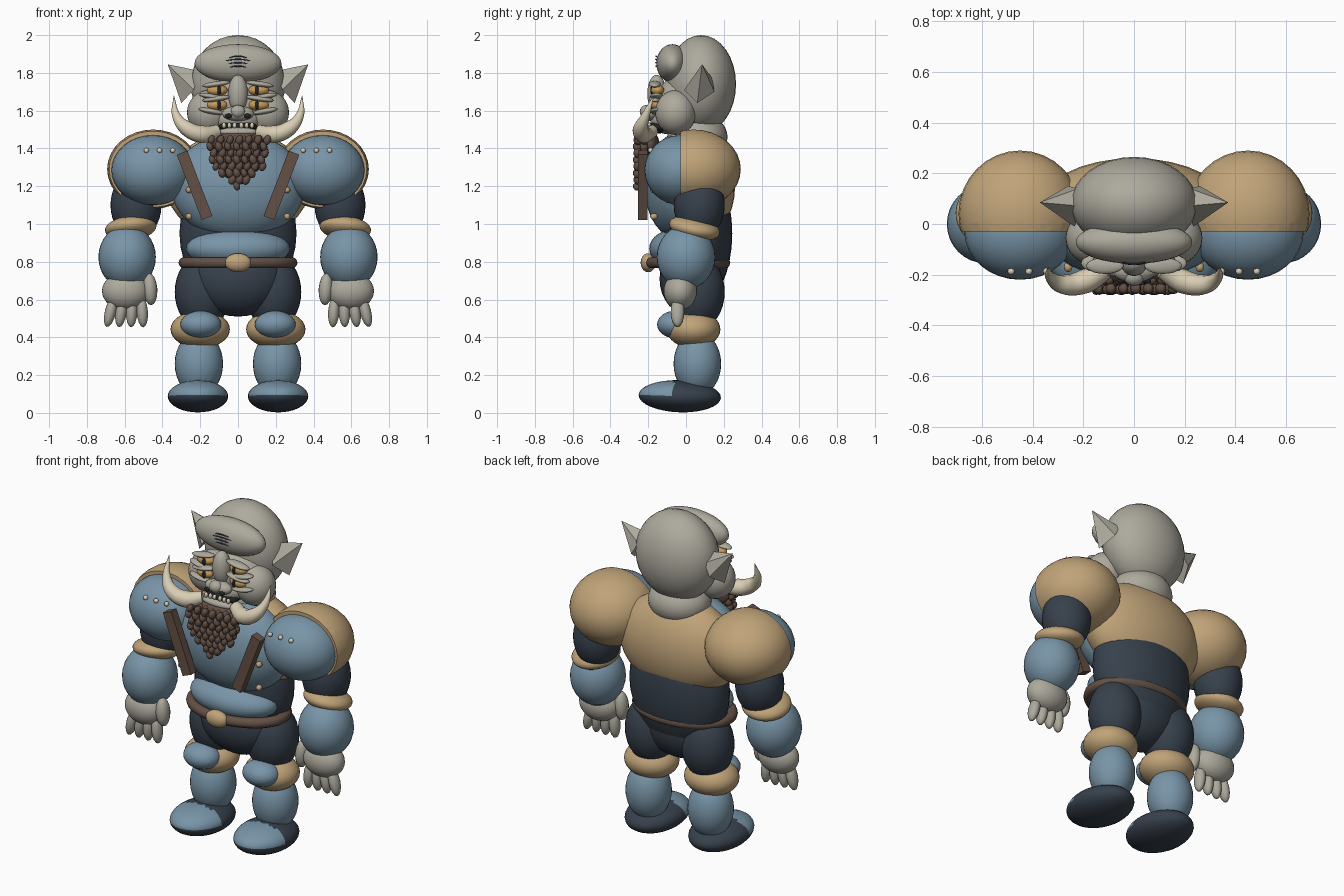
import bpy, bmesh, math, random
from mathutils import Matrix, Vector, Euler

random.seed(4)
if "Cube" in bpy.data.objects:
    bpy.data.objects.remove(bpy.data.objects["Cube"])


def material(name, rgb):
    m = bpy.data.materials.new(name)
    m.use_nodes = True
    m.diffuse_color = (*rgb, 1)
    m.node_tree.nodes["Principled BSDF"].inputs["Base Color"].default_value = (*rgb, 1)
    return m


SKIN = material("grey skin", (.42, .40, .34))
BLUE = material("blue steel", (.19, .30, .39))
GOLD = material("tan leather", (.53, .37, .19))
DARK = material("dark cloth", (.038, .052, .072))
BROWN = material("brown hide", (.125, .08, .06))
IVORY = material("ivory", (.70, .62, .46))
AMBER = material("amber eye", (.58, .33, .10))
BLACK = material("black", (.015, .017, .02))


def finish(name, bm, mats, smooth=True):
    mesh = bpy.data.meshes.new(name)
    bmesh.ops.recalc_face_normals(bm, faces=bm.faces)
    for f in bm.faces:
        f.smooth = smooth and len(f.verts) < 5
    bm.to_mesh(mesh)
    bm.free()
    for m in mats:
        mesh.materials.append(m)
    ob = bpy.data.objects.new(name, mesh)
    bpy.context.scene.collection.objects.link(ob)
    return ob


def sides(name, mirror):
    return [("left_" + name, 1), ("right_" + name, -1)] if mirror else [(name, 1)]


def place(loc, size, rot, s):
    angles = [math.radians(a) for a in (rot[0], rot[1] * s, rot[2] * s)]
    return Matrix.LocRotScale(Vector((loc[0] * s, loc[1], loc[2])), Euler(angles), Vector(size))


def ball(name, loc, radii, mat, rot=(0, 0, 0), mirror=False, seg=32, cut=None, second=None, rule=None):
    """Ellipsoid; cut drops everything in front of that y, rule picks faces for a second colour."""
    for n, s in sides(name, mirror):
        bm = bmesh.new()
        bmesh.ops.create_uvsphere(bm, u_segments=seg, v_segments=seg // 2, radius=1)
        bm.transform(place(loc, radii, rot, s))
        if cut is not None:
            geom = bm.verts[:] + bm.edges[:] + bm.faces[:]
            r = bmesh.ops.bisect_plane(bm, geom=geom, plane_co=(0, cut, 0), plane_no=(0, -1, 0), clear_outer=True)
            bmesh.ops.contextual_create(bm, geom=[e for e in r["geom_cut"] if isinstance(e, bmesh.types.BMEdge)])
        if rule:
            for f in bm.faces:
                f.material_index = int(rule(f.calc_center_median()))
        finish(n, bm, [mat] + ([second] if second else []))


def box(name, loc, size, mat, rot=(0, 0, 0), mirror=False):
    for n, s in sides(name, mirror):
        bm = bmesh.new()
        bmesh.ops.create_cube(bm, size=1)
        bm.transform(place(loc, size, rot, s))
        finish(n, bm, [mat], False)


def tube(name, points, radius, mat, mirror=False, cyclic=False):
    """Swept tube; each point is x, y, z, thickness factor."""
    for n, s in sides(name, mirror):
        cu = bpy.data.curves.new(n, "CURVE")
        cu.dimensions = "3D"
        cu.bevel_depth, cu.bevel_resolution, cu.resolution_u = radius, 3, 6
        cu.use_fill_caps = True
        sp = cu.splines.new("BEZIER")
        sp.bezier_points.add(len(points) - 1)
        sp.use_cyclic_u = cyclic
        for bp, (x, y, z, r) in zip(sp.bezier_points, points):
            bp.co, bp.radius = (x * s, y, z), r
            bp.handle_left_type = bp.handle_right_type = "AUTO"
        cu.materials.append(mat)
        bpy.context.scene.collection.objects.link(bpy.data.objects.new(n, cu))


# Torso
ball("upper_back", (0, .06, 1.2), (.38, .2, .29), GOLD)
ball("lower_torso", (0, .06, .95), (.31, .185, .38), DARK)
ball("chest_plate", (0, -.03, 1.2), (.355, .19, .285), BLUE)
ball("belly_plate", (0, -.03, .87), (.275, .165, .11), BLUE)
ball("hips", (0, .03, .71), (.25, .17, .2), DARK)
ring = [math.tau * i / 12 for i in range(12)]
tube("belt", [(.285 * math.cos(a), .01 + .195 * math.sin(a), .795, 1) for a in ring], .03, BROWN, cyclic=True)
ball("buckle", (0, -.2, .795), (.07, .04, .05), GOLD)
box("chest_strap", (.23, -.228, 1.205), (.06, .05, .37), BROWN, (0, 21, 0), True)
for i, z in enumerate((1.18, 1.04)):
    ball(f"chest_stud_{i}", (.26, -.17, z), (.017, .02, .017), GOLD, mirror=True, seg=12)

# Arms
ball("shoulder_guard", (.45, .04, 1.29), (.243, .25, .21), GOLD, mirror=True, cut=-.03)
ball("shoulder_plate", (.45, -.03, 1.285), (.22, .19, .185), BLUE, mirror=True)
for i in range(3):
    ball(f"shoulder_stud_{i}", (.345 + .07 * i, -.187, 1.39), (.014,) * 3, IVORY, mirror=True, seg=12)
ball("upper_arm", (.54, .07, 1.1), (.135, .135, .18), DARK, mirror=True)
ball("elbow_cuff", (.568, .045, .978), (.137, .137, .06), GOLD, (-12, 6, 0), True)
ball("forearm", (.587, 0, .825), (.152, .155, .17), BLUE, mirror=True)
ball("palm", (.595, -.03, .645), (.125, .088, .1), SKIN, mirror=True)
ball("thumb", (.465, -.05, .655), (.038, .045, .085), SKIN, (0, 4, 0), True, 16)
for i in range(4):
    ball(f"finger_{i}", (.507 + .056 * i, -.045, .535), (.03, .036, .082), SKIN, (0, 4 - 6 * i, 0), True, 16)

# Legs
ball("thigh", (.187, .06, .64), (.148, .145, .2), DARK, mirror=True)
ball("knee_cuff", (.2, .04, .442), (.157, .142, .1), GOLD, mirror=True)
ball("kneecap", (.197, -.06, .468), (.108, .093, .072), BLUE, mirror=True)
ball("shin", (.207, .06, .26), (.128, .126, .17), BLUE, mirror=True)
ball("boot", (.212, -.033, .088), (.16, .218, .085), DARK, (-2, 0, 0), True,
     second=BLUE, rule=lambda c: c.z > .095 and c.y < -.06)

# Skull and face masses
ball("neck", (0, .06, 1.46), (.18, .16, .13), SKIN)
ball("skull", (0, .08, 1.74), (.25, .185, .26), SKIN)
ball("brow", (0, -.072, 1.85), (.23, .085, .102), SKIN)
ball("cheek", (.155, -.055, 1.59), (.115, .108, .118), SKIN, mirror=True)
ball("face", (0, -.04, 1.63), (.2, .125, .15), SKIN)
ball("muzzle", (0, -.09, 1.55), (.12, .1, .075), SKIN)
ball("mouth", (0, -.14, 1.515), (.1, .06, .035), BLACK)
ball("lower_lip", (0, -.185, 1.488), (.105, .035, .024), SKIN)
ball("nose_bridge", (0, -.155, 1.69), (.052, .05, .1), SKIN)
ball("nose", (0, -.185, 1.585), (.085, .045, .04), SKIN)
ball("nose_tip", (0, -.21, 1.595), (.04, .035, .035), SKIN, seg=16)
ball("nostril", (.05, -.225, 1.572), (.018, .01, .013), BLACK, mirror=True, seg=12)
for i in range(3):
    ball(f"tooth_{i}", (.018 + .028 * i, -.197, 1.522), (.011, .012, .016), IVORY, mirror=True, seg=12)

# Two rows of eyes, each with heavy lids
for row, z in (("upper", 1.708), ("lower", 1.63)):
    ball(row + "_eye", (.11, -.15, z), (.055, .035, .03), AMBER, mirror=True, seg=20)
    ball(row + "_pupil", (.1, -.182, z), (.011, .007, .024), BLACK, mirror=True, seg=12)
    ball(row + "_eyelid", (.115, -.165, z + .033), (.075, .032, .015), SKIN, (0, 8, 0), True, 20)
    ball(row + "_eye_bag", (.14, -.155, z - .033), (.07, .035, .015), SKIN, (0, -10, 0), True, 20)

# Forehead wrinkles
for i, (z, w) in enumerate(((1.885, .06), (1.868, .09), (1.85, .085), (1.832, .07))):
    tube(f"wrinkle_{i}", [(-w, -.145, z - .008, .4), (0, -.159, z + .004, 1), (w, -.145, z - .008, .4)], .004, DARK)

# Ears: flattened pointed shells with a ridge
for n, s in sides("ear", True):
    bm = bmesh.new()
    rim = [bm.verts.new((s * x, y, z)) for x, y, z in
           ((.2, .07, 1.81), (.235, -.01, 1.71), (.3, .06, 1.64), (.26, .15, 1.70), (.22, .14, 1.77))]
    tip = bm.verts.new((s * .372, .085, 1.845))
    bm.faces.new(rim)
    for i in range(5):
        bm.faces.new((rim[i], rim[(i + 1) % 5], tip))
    finish(n, bm, [SKIN], False)

# Tusks
tube("tusk", [(.11, -.18, 1.49, .75), (.19, -.225, 1.475, 1), (.27, -.24, 1.505, .85),
              (.325, -.215, 1.57, .5), (.34, -.17, 1.68, .03)], .048, IVORY, True)

# Braided beard: hanging strands of beads, longest in the middle
ball("beard_root", (0, -.19, 1.42), (.15, .05, .07), BROWN)
for layer, (y, count) in enumerate(((-.255, 7), (-.22, 8))):
    for i in range(count):
        t = 2 * i / (count - 1) - 1
        beads = round(8 - 3 * abs(t)) - layer
        for k in range(beads):
            x = t * (.148 - .006 * k) + .007 * (-1) ** k
            size = random.uniform(.9, 1.1)
            ball(f"beard_{layer}_{i}_{k}", (x, y - .003 * (k % 2), 1.445 - .035 * k),
                 (.02 * size, .023, .027 * size), BROWN, (0, 18 * (-1) ** k, 0), seg=10)
